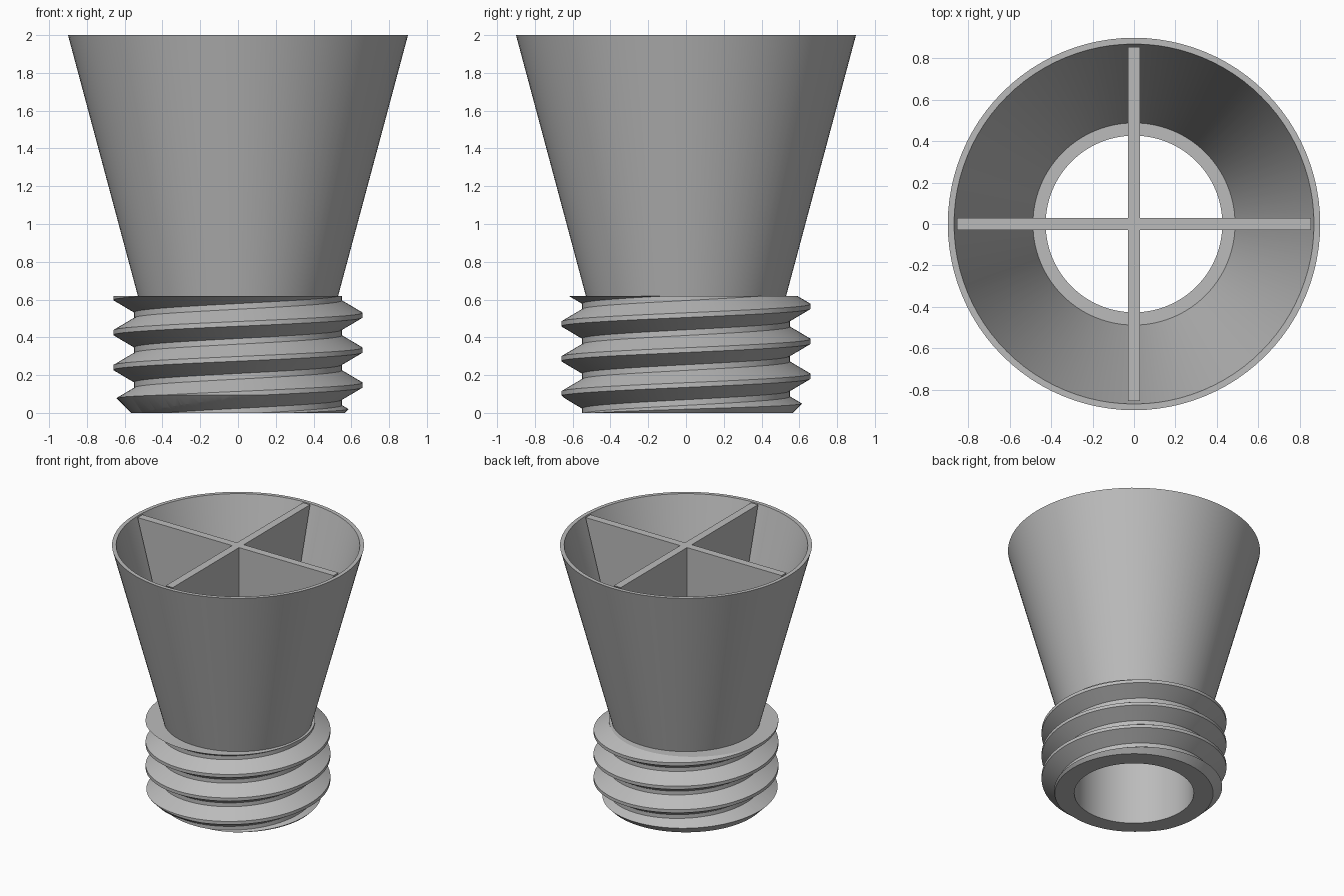
import bpy, bmesh, math

SEG = 96
PITCH = 0.185
COLLAR_TOP = 0.62

cube = bpy.data.objects.get("Cube")
if cube:
    bpy.data.objects.remove(cube)

grey = bpy.data.materials.new("plain grey")
grey.use_nodes = True
colour = (0.5, 0.5, 0.5, 1)
grey.diffuse_color = colour
grey.node_tree.nodes["Principled BSDF"].inputs["Base Color"].default_value = colour


def finish(bm, name):
    """Turn a bmesh into a named grey object."""
    bmesh.ops.recalc_face_normals(bm, faces=bm.faces)
    mesh = bpy.data.meshes.new(name)
    bm.to_mesh(mesh)
    bm.free()
    mesh.materials.append(grey)
    obj = bpy.data.objects.new(name, mesh)
    bpy.context.collection.objects.link(obj)
    return obj


def select(obj):
    bpy.ops.object.select_all(action='DESELECT')
    obj.select_set(True)
    bpy.context.view_layer.objects.active = obj


def smooth(obj):
    select(obj)
    bpy.ops.object.shade_smooth_by_angle(angle=math.radians(25))


def ring(name, profile):
    """Revolve a closed (radius, z) outline round the z axis."""
    bm = bmesh.new()
    cols = []
    for i in range(SEG):
        a = math.tau * i / SEG
        cols.append([bm.verts.new((r * math.cos(a), r * math.sin(a), z))
                     for r, z in profile])
    n = len(profile)
    for i in range(SEG):
        p, q = cols[i], cols[(i + 1) % SEG]
        for k in range(n):
            m = (k + 1) % n
            bm.faces.new((p[k], q[k], q[m], p[m]))
    return finish(bm, name)


def threaded_rod(name):
    """Overlong solid rod with a right-handed trapezoid thread."""
    section = [(0.55, -0.0775), (0.66, -0.0125), (0.66, 0.0125), (0.55, 0.0775)]
    turns = range(-2, 6)
    bm = bmesh.new()
    cols = []
    for i in range(SEG):
        a = math.tau * i / SEG
        rise = 0.055 + PITCH * (i / SEG - 0.5)
        cols.append([bm.verts.new((r * math.cos(a), r * math.sin(a), rise + dz + t * PITCH))
                     for t in turns for r, dz in section])
    rows, step = len(cols[0]), len(section)
    # The seam joins each row to the one a full turn higher
    for i in range(SEG):
        last = i == SEG - 1
        p, q = cols[i], cols[0][step:] if last else cols[i + 1]
        for k in range(rows - 1 - (step if last else 0)):
            bm.faces.new((p[k], q[k], q[k + 1], p[k + 1]))
    # Close both open ends with fans
    loose = [e for e in bm.edges if e.is_boundary]
    for sign in (-1, 1):
        hub = bm.verts.new((0, 0, 0.3 + sign * 0.8))
        for e in loose:
            if sum(v.co.z - 0.3 for v in e.verts) * sign > 0:
                bm.faces.new((e.verts[0], e.verts[1], hub))
    return finish(bm, name)


# Threaded collar: rod trimmed to a bored blank with a chamfered lower edge
collar = threaded_rod("threaded_collar")
blank = ring("collar_blank", [(0.427, 0), (0.565, 0), (0.72, 0.155),
                              (0.72, COLLAR_TOP), (0.427, COLLAR_TOP)])
blank.hide_render = True
trim = collar.modifiers.new("trim", 'BOOLEAN')
trim.operation = 'INTERSECT'
trim.solver = 'EXACT'
trim.object = blank
select(collar)
bpy.ops.object.modifier_apply(modifier=trim.name)
bpy.data.objects.remove(blank)
smooth(collar)

# Thin-walled flared cup
cup = ring("flared_cup", [(0.525, 0.6), (0.9, 2), (0.87, 2), (0.483, 0.6)])
smooth(cup)

# Crossed tapered dividers inside the cup, as one plus-shaped solid
HALF = 0.03
bm = bmesh.new()
levels = []
for z, reach in ((COLLAR_TOP, 0.475), (2, 0.855)):
    loop = []
    for i in range(4):
        c, s = round(math.cos(i * math.pi / 2)), round(math.sin(i * math.pi / 2))
        for u, v in ((reach, -HALF), (reach, HALF), (HALF, HALF)):
            loop.append(bm.verts.new((u * c - v * s, u * s + v * c, z)))
    levels.append(loop)
low, high = levels
for k in range(len(low)):
    m = (k + 1) % len(low)
    bm.faces.new((low[k], low[m], high[m], high[k]))
bm.faces.new(low)
bm.faces.new(high)
finish(bm, "cross_divider")
